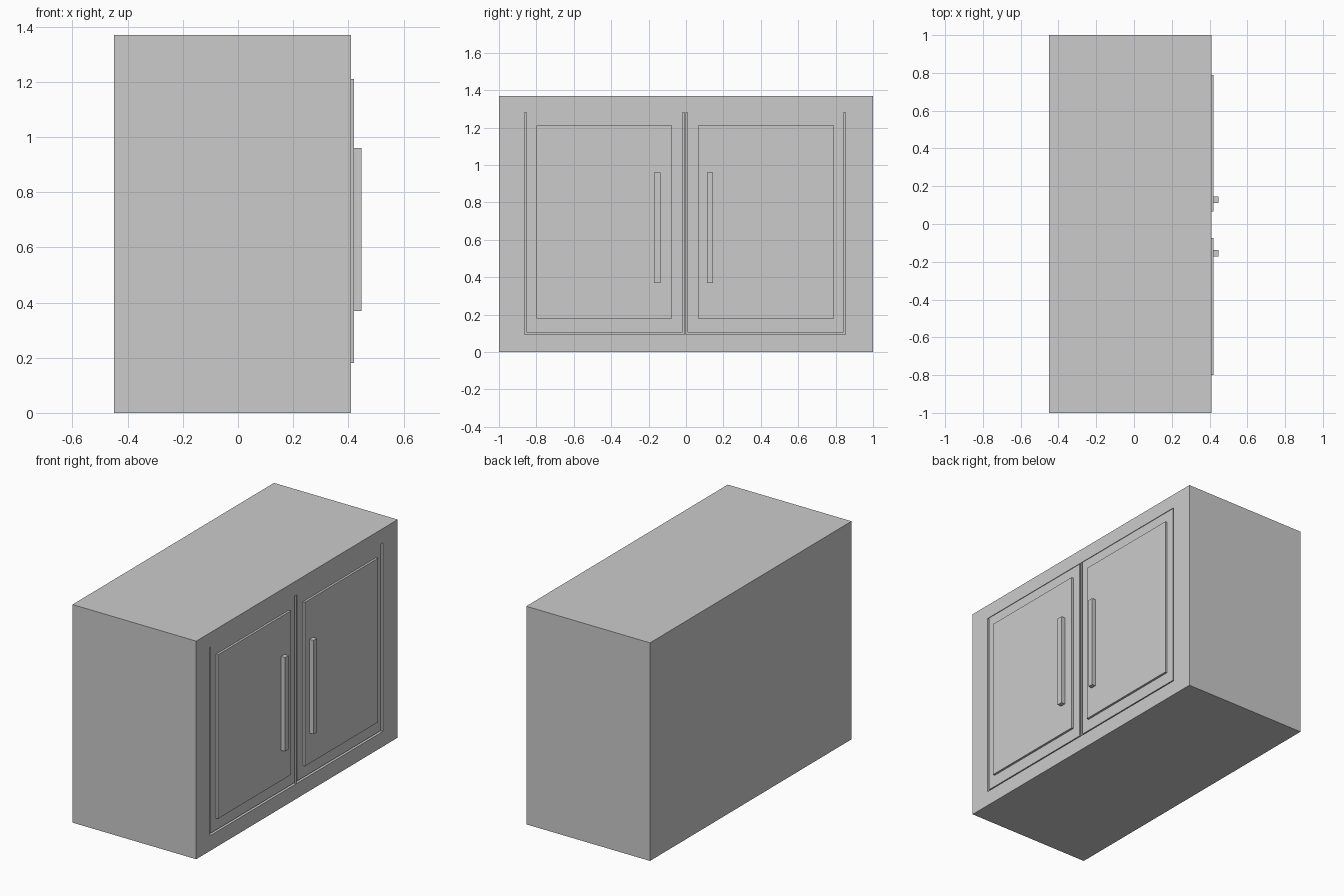
import bpy

if "Cube" in bpy.data.objects:
    bpy.data.objects.remove(bpy.data.objects["Cube"])


def box(name, x, y, z):
    """Axis-aligned box from (min, max) ranges."""
    bpy.ops.mesh.primitive_cube_add(size=1)
    ob = bpy.context.object
    ob.name = name
    ob.scale = (x[1] - x[0], y[1] - y[0], z[1] - z[0])
    ob.location = [(r[0] + r[1]) / 2 for r in (x, y, z)]
    bpy.ops.object.transform_apply(location=True, rotation=True, scale=True)
    return ob


FRONT = 0.41    # front plane of the case
DEPTH = 0.025   # depth of the door opening
MID = -0.005    # centre line between the doors

# Cabinet case with a shallow opening for the doors
case = box("cabinet_case", (-0.45, FRONT), (-1, 1), (0, 1.37))
cutter = box("door_opening_cutter", (FRONT - DEPTH, FRONT + 0.1),
             (MID - 0.858, MID + 0.858), (0.095, 1.28))
mod = case.modifiers.new("door_opening", 'BOOLEAN')
mod.operation = 'DIFFERENCE'
mod.solver = 'EXACT'
mod.object = cutter
bpy.context.view_layer.objects.active = case
bpy.ops.object.modifier_apply(modifier=mod.name)
bpy.data.objects.remove(cutter, do_unlink=True)

# Thin stile between the doors
box("centre_stile", (FRONT - DEPTH, FRONT - 0.002),
    (MID - 0.004, MID + 0.004), (0.095, 1.28))

# Two mirrored doors, each with a raised panel and a bar handle
for side, s in (("left", -1), ("right", 1)):
    def span(a, b):
        return tuple(sorted((MID + s * a, MID + s * b)))

    box(f"{side}_door", (FRONT - DEPTH, FRONT - 0.004),
        span(0.013, 0.847), (0.105, 1.28))
    box(f"{side}_door_panel", (FRONT - 0.01, 0.42),
        span(0.07, 0.795), (0.18, 1.21))
    box(f"{side}_handle", (0.418, 0.447),
        span(0.133 - 0.017, 0.133 + 0.017) if s > 0 else span(0.132, 0.166),
        (0.37, 0.96))
